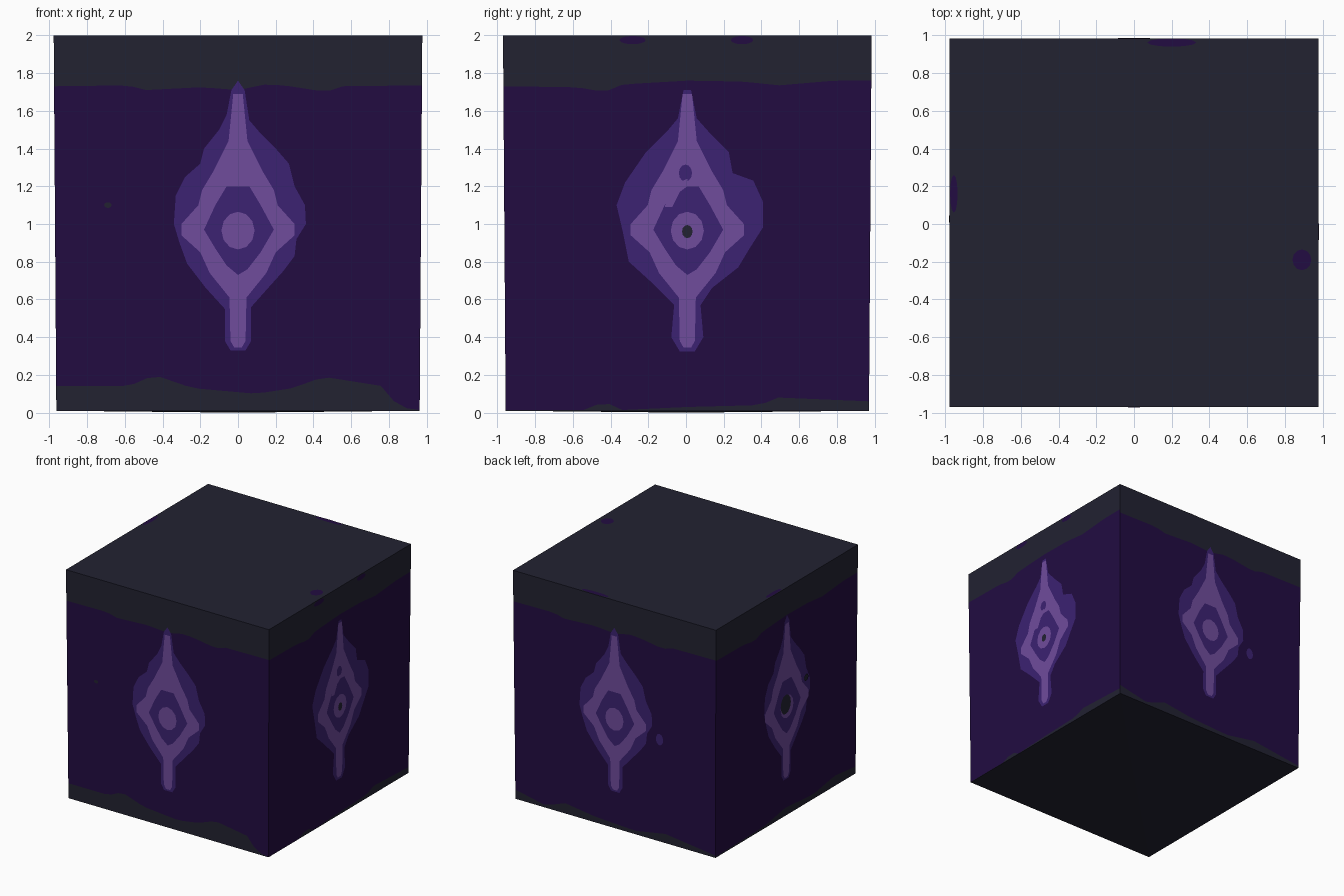
import bpy, bmesh, math
from mathutils import Vector

if "Cube" in bpy.data.objects:
    bpy.data.objects.remove(bpy.data.objects["Cube"])


def mat(name, r, g, b):
    m = bpy.data.materials.new(name)
    m.diffuse_color = (r, g, b, 1)
    m.use_nodes = True
    m.node_tree.nodes["Principled BSDF"].inputs["Base Color"].default_value = m.diffuse_color
    return m


SLATE = mat("dark slate", 0.016, 0.016, 0.031)
PURPLE = mat("deep purple", 0.016, 0.0036, 0.054)
HALO = mat("violet", 0.045, 0.016, 0.17)
GLOW = mat("light violet", 0.162, 0.072, 0.333)

NORMALS = {"front": (0, -1), "right": (1, 0), "back": (0, 1), "left": (-1, 0)}


def half(z):
    return 0.963 + 0.007 * z          # walls lean out very slightly


def place(side, u, z, off=0.0):
    """Point on a wall: u to the right seen from outside, z up."""
    nx, ny = NORMALS[side]
    d = half(z) + off
    return Vector((nx * d - ny * u, ny * d + nx * u + 0.007, z))


def interp(pts, u):
    for (a, za), (b, zb) in zip(pts, pts[1:]):
        if u <= b:
            return za + (zb - za) * max(0, u - a) / (b - a)
    return pts[-1][1]


def finish(name, bm, mats):
    me = bpy.data.meshes.new(name)
    bm.to_mesh(me)
    bm.free()
    for m in mats:
        me.materials.append(m)
    ob = bpy.data.objects.new(name, me)
    bpy.context.collection.objects.link(ob)
    return ob


# Wavy borders of the slate cap and slate base on each wall
CAP = {
    "front": [(-1, 1.73), (-.6, 1.735), (-.5, 1.71), (-.2, 1.725), (0, 1.71), (.15, 1.74),
              (.25, 1.735), (.48, 1.70), (.56, 1.73), (1, 1.735)],
    "right": [(-1, 1.73), (-.6, 1.725), (-.45, 1.70), (-.35, 1.74), (0, 1.76), (.3, 1.755),
              (.5, 1.735), (.8, 1.76), (1, 1.76)],
}
CAP["back"], CAP["left"] = CAP["front"], CAP["right"]
BASE = {
    "front": [(-1, .14), (-.6, .14), (-.46, .20), (-.25, .13), (.1, .10), (.3, .13), (.47, .19),
              (.8, .14), (.88, .03), (1, .014)],
    "right": [(-1, .014), (-.56, .014), (-.46, .06), (-.36, .014), (0, .03), (.4, .04), (.5, .08),
              (1, .06)],
    "back": [(-1, .09), (-.7, .03), (-.5, .10), (-.2, .06), (.2, .04), (.5, .09), (1, .03)],
    "left": [(-1, .02), (-.3, .03), (0, .08), (.4, .05), (.7, .10), (1, .07)],
}

# Block: four banded walls, a top and a slightly bulging underside
bm = bmesh.new()
COLS = 28
for side in NORMALS:
    prev = None
    for i in range(COLS + 1):
        s = -1 + 2 * i / COLS
        zs = (0.01, interp(BASE[side], s), interp(CAP[side], s), 2.0)
        col = [bm.verts.new(place(side, s * half(z), z)) for z in zs]
        if prev:
            for k in range(3):
                f = bm.faces.new((prev[k], col[k], col[k + 1], prev[k + 1]))
                f.material_index = 1 if k == 1 else 0
        prev = col
corners = list(NORMALS)
bm.faces.new([bm.verts.new(place(s, -half(2), 2)) for s in corners])
low = [bm.verts.new(place(s, -half(.01), .01)) for s in corners]
mid = bm.verts.new((0, 0, 0))
for a, b in zip(low, low[1:] + low[:1]):
    bm.faces.new((b, a, mid))
finish("block", bm, [SLATE, PURPLE])


# Painted plates lying just above a wall
def plate(bm, side, pts, layer, index):
    f = bm.faces.new([bm.verts.new(place(side, u, z, 0.002 * layer)) for u, z in pts])
    f.normal_update()
    if f.normal.dot(Vector((*NORMALS[side], 0))) < 0:
        f.normal_flip()
    f.material_index = index


def blob(u, z, ru, rz, n=12):
    return [(u + ru * math.cos(a), z + rz * math.sin(a))
            for a in (2 * math.pi * i / n for i in range(n))]


HALO_A = [(0, 1.76), (.035, 1.71), (.06, 1.55), (.12, 1.48), (.2, 1.4), (.27, 1.32), (.3, 1.2),
          (.355, 1.1), (.36, 1.0), (.31, .92), (.3, .83), (.24, .75), (.15, .65), (.07, .56),
          (.07, .38), (.04, .33), (-.04, .33), (-.07, .38), (-.07, .55), (-.17, .66), (-.27, .79),
          (-.31, .9), (-.34, 1.0), (-.33, 1.15), (-.28, 1.25), (-.2, 1.32), (-.18, 1.4),
          (-.1, 1.5), (-.06, 1.58), (-.035, 1.71)]
HALO_B = [(.02, 1.71), (.05, 1.56), (.13, 1.47), (.22, 1.38), (.24, 1.27), (.35, 1.23), (.4, 1.12),
          (.4, .98), (.33, .87), (.27, .77), (.13, .66), (.07, .57), (.085, .4), (.04, .325),
          (-.04, .325), (-.085, .4), (-.07, .57), (-.2, .7), (-.31, .8), (-.34, .95),
          (-.375, 1.1), (-.33, 1.22), (-.22, 1.38), (-.1, 1.5), (-.05, 1.56), (-.02, 1.71)]
STAR_HALF = [(.025, 1.69), (.05, 1.44), (.13, 1.28), (.19, 1.18), (.21, 1.1), (.3, 1.0), (.3, .94),
             (.2, .85), (.15, .74), (.045, .61), (.04, .38), (.02, .345)]
STAR = STAR_HALF + [(-u, z) for u, z in reversed(STAR_HALF)]
EYE = [(.06, 1.2), (.12, 1.1), (.19, .97), (.12, .85), (.05, .76), (0, .73), (-.06, .78),
       (-.12, .87), (-.18, .97), (-.12, 1.1), (-.06, 1.2)]

for side in NORMALS:
    bm = bmesh.new()
    if side == "right":
        halo = HALO_B
    elif side == "left":
        halo = [(u * .9, z) for u, z in HALO_A]
    else:
        halo = HALO_A
    plate(bm, side, halo, 1, 0)
    plate(bm, side, STAR, 2, 1)
    plate(bm, side, EYE, 3, 0)
    plate(bm, side, blob(0, .965, .088, .1), 4, 1)
    if side == "right":
        plate(bm, side, blob(0, .96, .028, .035), 5, 2)
        plate(bm, side, blob(-.01, 1.27, .035, .045), 3, 0)
        plate(bm, side, [(-.12, 1.09), (-.08, 1.09), (-.04, 1.17), (0, 1.2), (0, 1.24),
                         (-.09, 1.2)], 4, 1)
    elif side == "left":
        plate(bm, side, blob(-.02, .99, .07, .085), 5, 2)
        plate(bm, side, blob(.26, 1.12, .03, .03), 5, 2)
    elif side == "back":
        plate(bm, side, blob(.43, .9, .035, .05), 1, 0)
    else:
        plate(bm, side, blob(-.69, 1.1, .02, .015), 1, 2)
    finish(side + "_emblem", bm, [HALO, GLOW, SLATE])

# Small purple specks on the cap
bm = bmesh.new()
for u, ru in ((-.29, .07), (.29, .06)):
    plate(bm, "right", blob(u, 1.975, ru, .022), 1, 0)
for x, y, rx, ry in ((.89, -.19, .05, .055), (.2, .962, .13, .022), (-.955, .16, .02, .1)):
    bm.faces.new([bm.verts.new((px, py, 2.002)) for px, py in blob(x, y, rx, ry)])
finish("cap_specks", bm, [PURPLE])
